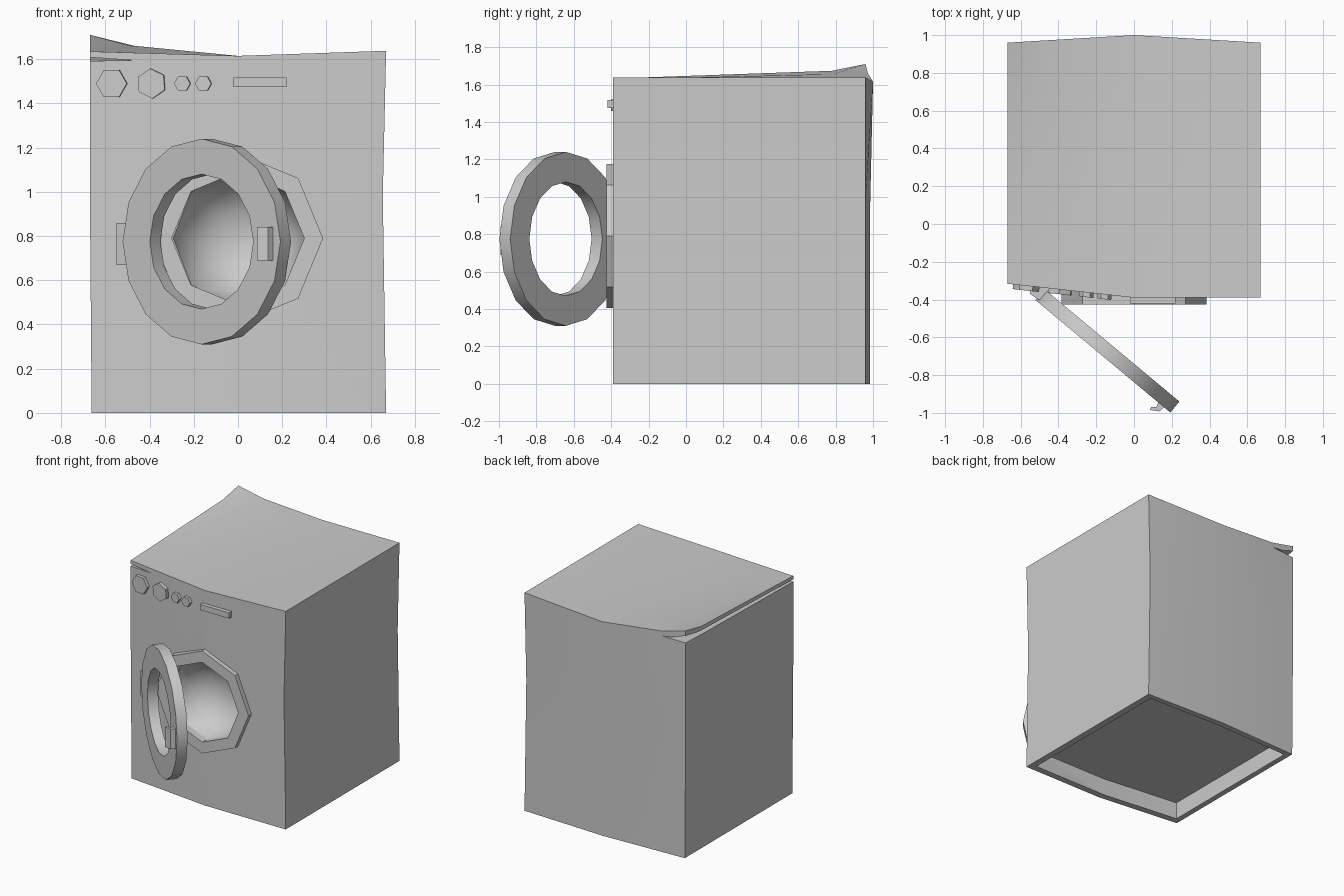
import bpy, bmesh
from math import sin, cos, pi, radians
from mathutils import Matrix, Vector

cube = bpy.data.objects.get("Cube")
if cube:
    bpy.data.objects.remove(cube, do_unlink=True)

grey = bpy.data.materials.new("enamel grey")
grey.use_nodes = True
grey.diffuse_color = (0.6, 0.6, 0.6, 1)
grey.node_tree.nodes["Principled BSDF"].inputs["Base Color"].default_value = (0.6, 0.6, 0.6, 1)


def finish(name, bm, smooth=40):
    """Turn a bmesh into a named, shaded object."""
    bmesh.ops.recalc_face_normals(bm, faces=bm.faces)
    mesh = bpy.data.meshes.new(name)
    bm.to_mesh(mesh)
    bm.free()
    mesh.materials.append(grey)
    obj = bpy.data.objects.new(name, mesh)
    bpy.context.collection.objects.link(obj)
    if smooth:
        shade(obj, smooth)
    return obj


def shade(obj, angle):
    bpy.ops.object.select_all(action='DESELECT')
    obj.select_set(True)
    bpy.context.view_layer.objects.active = obj
    bpy.ops.object.shade_smooth_by_angle(angle=radians(angle))


def prism(name, outline, low, high, matrix=Matrix(), smooth=40):
    """Extrude a flat outline along z from low to high."""
    bm = bmesh.new()
    face = bm.faces.new([bm.verts.new((x, y, low)) for x, y in outline])
    out = bmesh.ops.extrude_face_region(bm, geom=[face])
    top = [v for v in out["geom"] if isinstance(v, bmesh.types.BMVert)]
    bmesh.ops.translate(bm, verts=top, vec=(0, 0, high - low))
    bm.transform(matrix)
    return finish(name, bm, smooth)


def lathe(name, profile, sides, matrix, smooth=40):
    """Revolve a closed (radius, depth) profile about the y axis."""
    bm = bmesh.new()
    rings = []
    for i in range(sides):
        a = 2 * pi * i / sides
        rings.append([bm.verts.new((r * cos(a), y, r * sin(a))) for r, y in profile])
    n = len(profile)
    for i in range(sides):
        a, b = rings[i], rings[(i + 1) % sides]
        for j in range(n):
            k = (j + 1) % n
            if profile[j][0] + profile[k][0] > 0:
                bm.faces.new((a[j], a[k], b[k], b[j]))
    bmesh.ops.remove_doubles(bm, verts=bm.verts, dist=1e-5)
    bm.transform(matrix)
    return finish(name, bm, smooth)


def front_y(x):
    """The front panel is pushed back on one side."""
    return -0.39 + 0.11 * max(0, -x)


# Dented cabinet: a cut cube whose vertices are bent into shape
bm = bmesh.new()
bmesh.ops.create_cube(bm, size=2)
for co, no in (((-0.7, 0, 0), (1, 0, 0)), ((0, 0, 0), (1, 0, 0)),
               ((0, 0.72, 0), (0, 1, 0)), ((0, 0, 0.2), (0, 0, 1))):
    bmesh.ops.bisect_plane(bm, geom=bm.verts[:] + bm.edges[:] + bm.faces[:],
                           plane_co=co, plane_no=no)
for v in bm.verts:
    u, d, h = v.co
    x = 0.67 * u
    if u > 0.9 and abs(h) < 0.9:
        x -= 0.015
    if u < -0.9 and h < -0.9:
        x += 0.008
    back = 0.96 + (1 - abs(u)) * (0.04 if h > 0.9 else 0.025)
    front = front_y(x)
    y = front + (back - front) * (d + 1) / 2
    if u >= 0:
        top = 1.615 + 0.023 * u
    else:
        top = 1.615 - u * (0.02 + 0.0225 * (d + 1))
        if u < -0.9 and d > 0.9:
            top += 0.03
    v.co = (x, y, top * (h + 1) / 2)
bmesh.ops.triangulate(bm, faces=bm.faces)
cabinet = finish("cabinet", bm, 0)

# Cutters: underside recess, drum bowl and the gap below the sprung lid
recess = prism("recess_cutter",
               [(-0.62, -0.27), (0, -0.34), (0.62, -0.34), (0.62, 0.92), (0, 0.94), (-0.62, 0.92)],
               -0.1, 0.13, smooth=0)
drum_centre = Matrix.Translation((0, 0, 0.79))
bowl = lathe("drum_cutter", [(0, -0.6), (0.3, -0.6), (0.3, -0.37), (0.24, -0.25), (0.13, -0.18), (0, -0.16)],
             8, drum_centre, 0)
bm = bmesh.new()
rows = []
for y, low, high, root in ((-0.5, 1.588, 1.606, 1.592), (0.78, 1.612, 1.646, 1.618),
                           (1.1, 1.622, 1.705, 1.63)):
    rows.append([bm.verts.new(p) for p in ((-0.48, y, root), (-0.69, y, low), (-0.69, y, high))])
for a, b in zip(rows, rows[1:]):
    for j in range(3):
        k = (j + 1) % 3
        bm.faces.new((a[j], a[k], b[k], b[j]))
bm.faces.new(rows[0])
bm.faces.new(rows[-1])
bmesh.ops.triangulate(bm, faces=bm.faces)
gap = finish("lid_gap_cutter", bm, 0)

for cutter in (recess, bowl, gap):
    cutter.hide_render = True
    mod = cabinet.modifiers.new(cutter.name, 'BOOLEAN')
    mod.operation = 'DIFFERENCE'
    mod.solver = 'EXACT'
    mod.object = cutter
    bpy.context.view_layer.objects.active = cabinet
    bpy.ops.object.modifier_apply(modifier=mod.name)
    bpy.data.objects.remove(cutter, do_unlink=True)
shade(cabinet, 44)

# Octagonal trim around the opening
lathe("opening_trim", [(0.3, -0.425), (0.385, -0.425), (0.385, -0.34), (0.3, -0.34)], 8, drum_centre)

# Open door ring, swung out on its hinge
door = Matrix.Translation((-0.165, -0.70, 0.775)) @ Matrix.Rotation(-0.695, 4, 'Z')
lathe("door_ring", [(0.305, 0), (0.465, 0), (0.465, 0.075), (0.305, 0.075)], 16, door)

# Hooked door handle and hinge plate
prism("door_handle", [(0.165, -0.965), (0.135, -0.992), (0.085, -0.985), (0.09, -0.97),
                      (0.118, -0.968), (0.13, -0.94)], 0.69, 0.84)
prism("door_hinge", [(-0.55, -0.37), (-0.49, -0.41), (-0.43, -0.36), (-0.44, -0.33), (-0.55, -0.32)],
      0.67, 0.86)

# Control knobs, sitting on the slanted part of the panel
for name, x, radius, turn in (("large_knob_right", -0.57, 0.07, 0), ("large_knob_left", -0.39, 0.068, 0.45),
                              ("small_knob_right", -0.25, 0.037, 0), ("small_knob_left", -0.155, 0.037, 0)):
    place = (Matrix.Translation((x, front_y(x), 1.49)) @ Matrix.Rotation(-0.11, 4, 'Z')
             @ Matrix.Rotation(turn, 4, 'Y'))
    lathe(name, [(0, -0.025), (radius, -0.025), (radius, 0.02), (0, 0.02)], 6, place)

# Long control bar
prism("control_bar", [(-0.02, -0.42), (0.22, -0.42), (0.22, -0.38), (-0.02, -0.38)], 1.475, 1.518)
